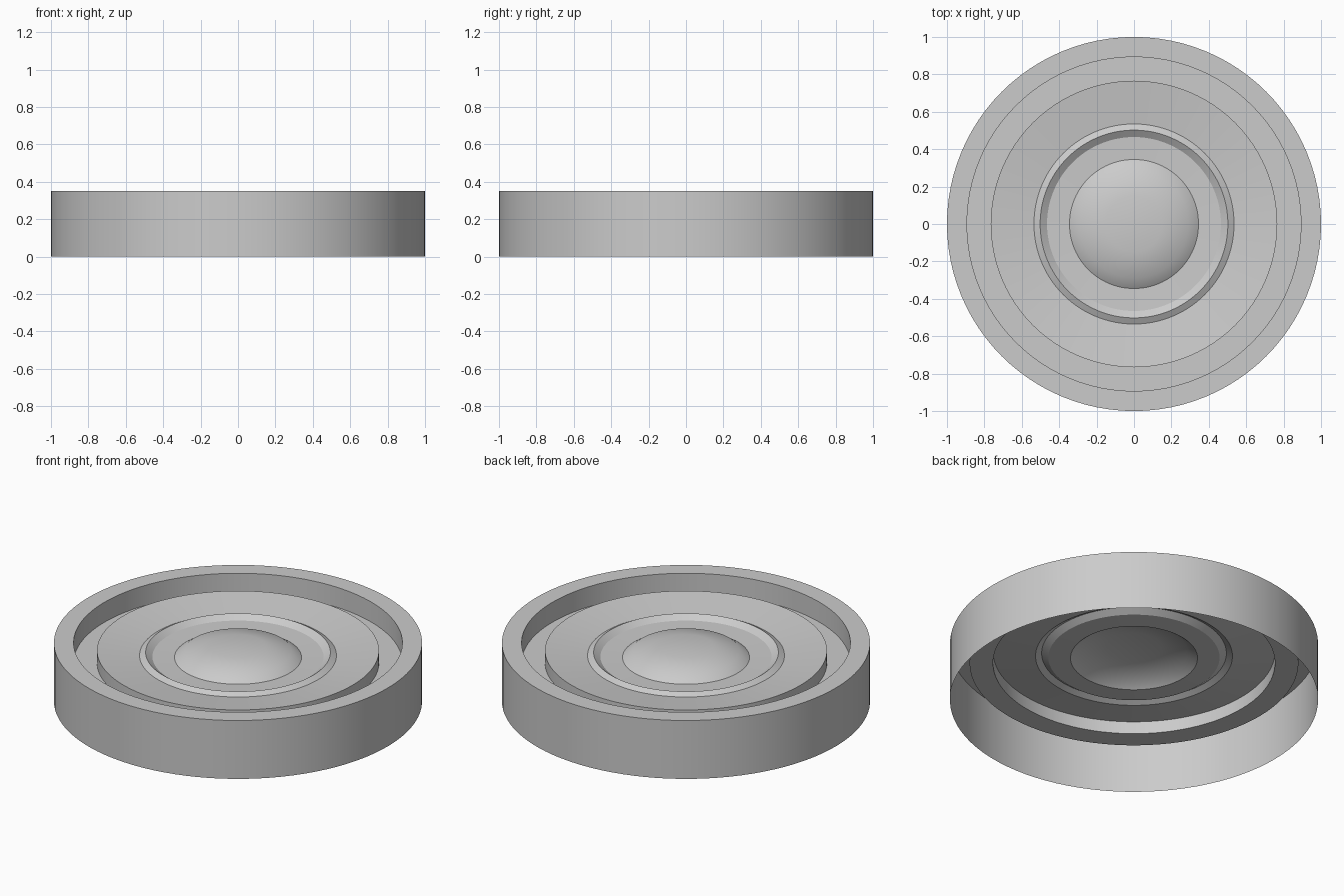
import bpy, bmesh, math

if "Cube" in bpy.data.objects:
    bpy.data.objects.remove(bpy.data.objects["Cube"])

SEGMENTS = 96


def lathe(name, profile, angle=30):
    """Revolve (radius, z) points, listed outside to centre, as an open shell."""
    bm = bmesh.new()
    rings = []
    for r, z in profile:
        if r == 0:
            rings.append([bm.verts.new((0, 0, z))] * SEGMENTS)
            continue
        rings.append([bm.verts.new((r * math.cos(2 * math.pi * i / SEGMENTS),
                                    r * math.sin(2 * math.pi * i / SEGMENTS), z))
                      for i in range(SEGMENTS)])
    for a, b in zip(rings, rings[1:]):
        for i in range(SEGMENTS):
            j = (i + 1) % SEGMENTS
            corners = [a[i], a[j], b[j], b[i]]
            bm.faces.new(list(dict.fromkeys(corners)))
    mesh = bpy.data.meshes.new(name)
    bm.to_mesh(mesh)
    bm.free()
    obj = bpy.data.objects.new(name, mesh)
    bpy.context.collection.objects.link(obj)
    bpy.ops.object.select_all(action='DESELECT')
    bpy.context.view_layer.objects.active = obj
    obj.select_set(True)
    bpy.ops.object.shade_smooth_by_angle(angle=math.radians(angle))
    return obj


# Outer wall, flat rim and sunken channel, open underneath
lathe("casing", [(1, 0), (1, 0.35), (0.893, 0.35), (0.893, 0.23), (0.766, 0.23)])

# Raised step with a shallow dished top
lathe("dished_plate", [(0.766, 0.23), (0.766, 0.304), (0.535, 0.274)])

# Raised ridge, groove and central dome
lathe("ridge_and_dome", [(0.535, 0.274), (0.502, 0.292), (0.465, 0.266),
                         (0.345, 0.262), (0.29, 0.301), (0.15, 0.33), (0, 0.332)])
